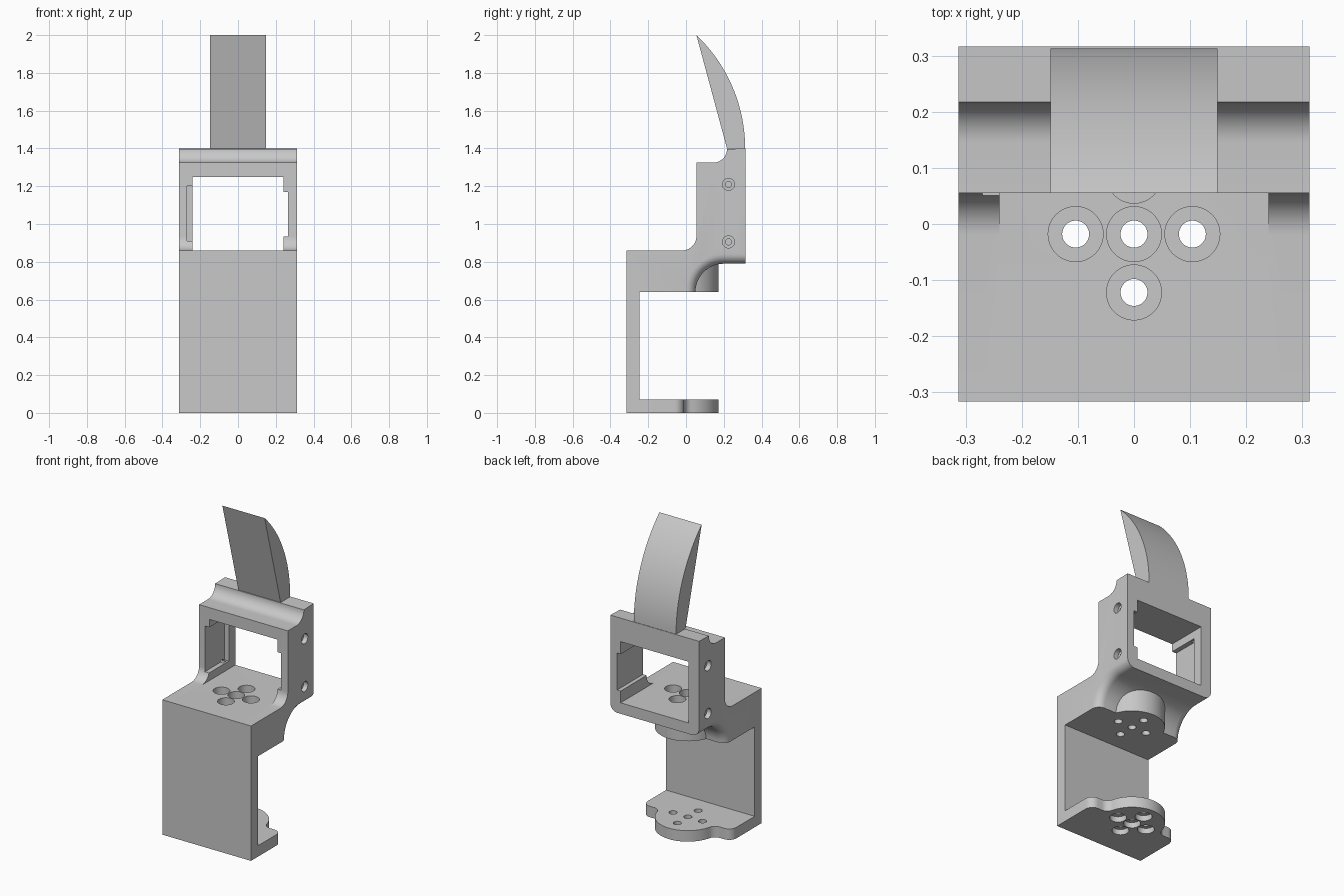
import bpy, bmesh, math

if "Cube" in bpy.data.objects:
    bpy.data.objects.remove(bpy.data.objects["Cube"])

grey = bpy.data.materials.new("plain_grey")
grey.use_nodes = True
grey.diffuse_color = (0.58, 0.58, 0.58, 1)
grey.node_tree.nodes["Principled BSDF"].inputs["Base Color"].default_value = grey.diffuse_color

HALF = 0.313           # half width of the bracket
HUB_Y, HUB_R = -0.018, 0.19


def arc(cx, cy, r, start, end, n=12):
    """Points along a circular arc, angles in degrees."""
    angles = [math.radians(start + (end - start) * i / n) for i in range(n + 1)]
    return [(cx + r * math.cos(a), cy + r * math.sin(a)) for a in angles]


def loft(name, sections, axis):
    """Solid through (position, outline) sections along x (outline y,z) or z (outline x,y)."""
    bm = bmesh.new()
    rings = []
    for h, outline in sections:
        rings.append([bm.verts.new((h, a, b) if axis == "x" else (a, b, h)) for a, b in outline])
    count = len(rings[0])
    for low, high in zip(rings, rings[1:]):
        for i in range(count):
            j = (i + 1) % count
            bm.faces.new((low[i], low[j], high[j], high[i]))
    bm.faces.new(rings[0][::-1])
    bm.faces.new(rings[-1])
    bm.normal_update()
    mesh = bpy.data.meshes.new(name)
    bm.to_mesh(mesh)
    bm.free()
    mesh.materials.append(grey)
    obj = bpy.data.objects.new(name, mesh)
    bpy.context.collection.objects.link(obj)
    return obj


def prism(name, outline, low, high, axis):
    return loft(name, [(low, outline), (high, outline)], axis)


def box(x0, x1, y0, y1, z0, z1):
    return prism("cutter", [(x0, y0), (x1, y0), (x1, y1), (x0, y1)], z0, z1, "z")


def rod(a, b, r, low, high, axis):
    return prism("cutter", arc(a, b, r, 0, 360, 48)[:-1], low, high, axis)


def combine(target, tool, operation="DIFFERENCE"):
    mod = target.modifiers.new("combine", "BOOLEAN")
    mod.object, mod.operation, mod.solver = tool, operation, "EXACT"
    bpy.context.view_layer.objects.active = target
    bpy.ops.object.modifier_apply(modifier=mod.name)
    bpy.data.objects.remove(tool)


def smooth(obj):
    bpy.ops.object.select_all(action="DESELECT")
    obj.select_set(True)
    bpy.context.view_layer.objects.active = obj
    bpy.ops.object.shade_smooth_by_angle(angle=math.radians(25))


def side_profile(cove):
    """Front plate, thick shelf and upright frame, with a cove under the frame."""
    pts = [(-0.316, 0), (-0.245, 0), (-0.245, 0.64)]
    pts += arc(0.2, 0.64, cove, 180, 90)
    pts += [(0.316, 0.64 + cove), (0.316, 1.4)]
    pts += arc(0.145, 1.397, 0.072, 0, -90)
    pts += [(0.055, 1.325)]
    pts += arc(-0.02, 0.935, 0.075, 0, -90)
    return pts + [(-0.316, 0.86)]


# Bracket body: the cove widens toward both sides to round its side edges
ease = arc(HALF - 0.05, 0.2, 0.05, 0, 90, 6)
right = [(x, side_profile(0.4 - y)) for x, y in ease]
right = [(x, side_profile(0.15 + 0.25 - y)) for x, y in ease]
body = loft("bracket_body", [(-x, p) for x, p in right] + right[::-1], "x")

# Round hub under the shelf
combine(body, rod(0, HUB_Y, HUB_R, 0.64, 0.83, "z"), "UNION")

# Frame window, with a pocket on one side and a through notch on the other
combine(body, box(-0.24, 0.24, -0.1, 0.5, 0.86, 1.25))
combine(body, box(-0.27, -0.2, -0.05, 0.25, 0.91, 1.2))
combine(body, box(0.2, 0.265, -0.05, 0.5, 0.935, 1.17))

# Screw holes in both frame sides
for side in (-1, 1):
    for z in (0.905, 1.21):
        for r, depth in ((0.032, 0.03), (0.016, 0.06)):
            ends = sorted((side * (HALF - depth), side * (HALF + 0.1)))
            combine(body, rod(0.225, z, r, *ends, "x"))

# Lower plate: rounded ears blending into a round hub
blend = 0.05
ear_y = -0.01
bx = math.sqrt((HUB_R + blend) ** 2 - (ear_y + blend - HUB_Y) ** 2)
turn = math.degrees(math.atan2(ear_y + blend - HUB_Y, bx))
half = [(HALF, -0.245)] + arc(HALF - 0.05, ear_y - 0.05, 0.05, 0, 90, 8)
half += arc(bx, ear_y + blend, blend, 270, 180 + turn, 8)
half += arc(0, HUB_Y, HUB_R, turn, 90, 16)[1:]
outline = half + [(-x, y) for x, y in reversed(half[:-1])]
plate = prism("lower_plate", outline, 0, 0.07, "z")

# Cross of counterbored holes in the shelf and the lower plate
step = 0.104
for dx, dy in ((0, 0), (step, 0), (-step, 0), (0, step), (0, -step)):
    x, y = dx, HUB_Y + dy
    combine(body, rod(x, y, 0.049, 0.71, 0.95, "z"))
    combine(body, rod(x, y, 0.024, 0.5, 0.95, "z"))
    combine(plate, rod(x, y, 0.049, -0.1, 0.035, "z"))
    combine(plate, rod(x, y, 0.024, -0.1, 0.2, "z"))

# Curved blade: flat slanted front, arched back
reach = 0.827
sweep = math.degrees(math.asin(0.6 / reach))
blade = prism("curved_blade", [(0.217, 1.4)] + arc(0.313 - reach, 1.4, reach, 0, sweep, 24),
              -0.149, 0.149, "x")

for part in (body, plate, blade):
    smooth(part)
